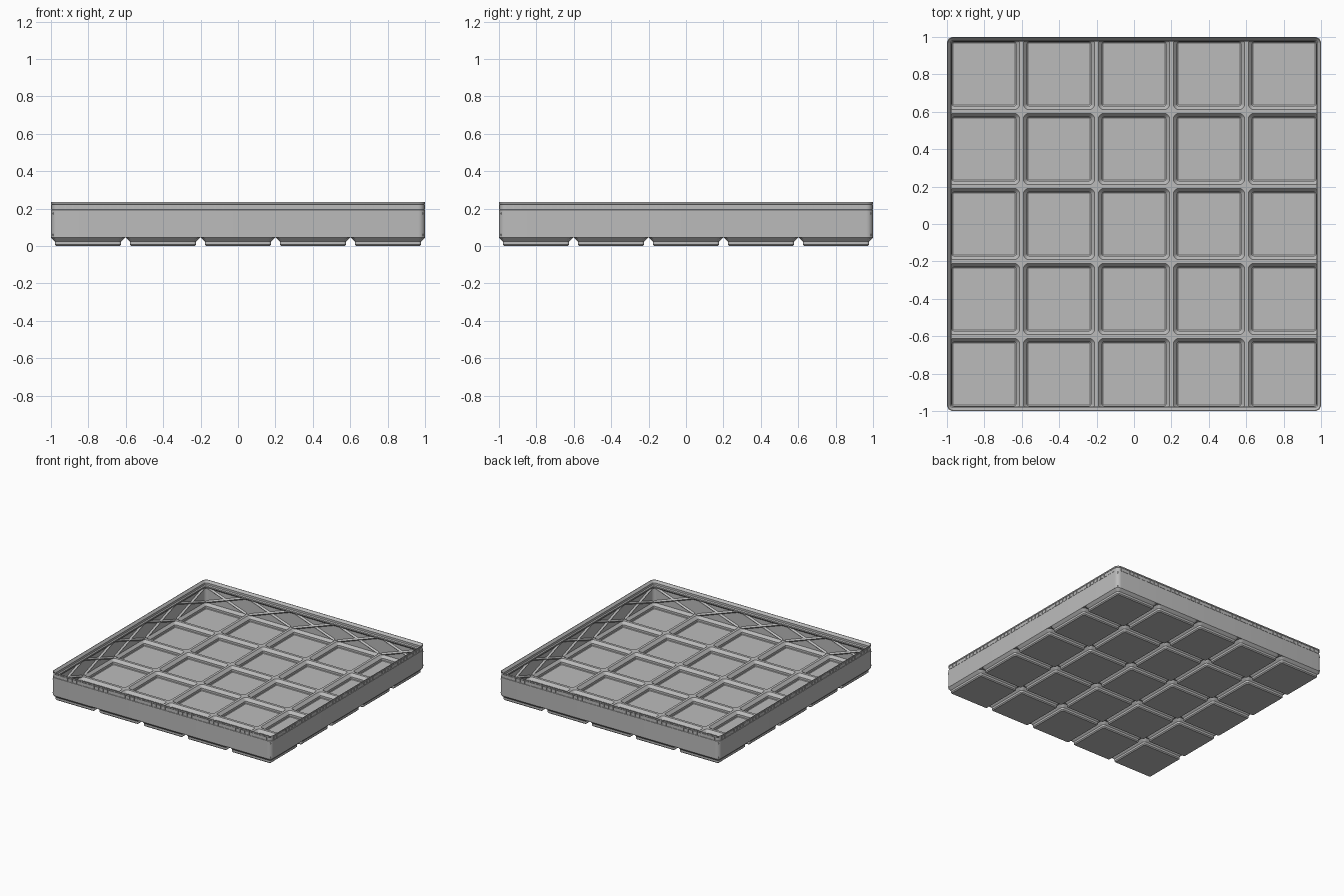
import bpy, bmesh, math
from mathutils import Vector, Matrix

if "Cube" in bpy.data.objects:
    bpy.data.objects.remove(bpy.data.objects["Cube"])

S = 2 / 209.5          # one millimetre in scene units
PITCH = 42 * S         # size of one grid cell
R = 3.75 * S           # outer corner radius
SEG = 6                # segments per corner (even, so one point lies on the diagonal)

grey = bpy.data.materials.new("light grey")
grey.diffuse_color = (0.5, 0.5, 0.5, 1)
grey.use_nodes = True
grey.node_tree.nodes["Principled BSDF"].inputs["Base Color"].default_value = grey.diffuse_color


def finish(bm, name, smooth=True):
    bmesh.ops.remove_doubles(bm, verts=bm.verts, dist=0.0001)
    bmesh.ops.recalc_face_normals(bm, faces=bm.faces)
    mesh = bpy.data.meshes.new(name)
    bm.to_mesh(mesh)
    bm.free()
    mesh.materials.append(grey)
    ob = bpy.data.objects.new(name, mesh)
    bpy.context.collection.objects.link(ob)
    if smooth:
        bpy.ops.object.select_all(action='DESELECT')
        bpy.context.view_layer.objects.active = ob
        ob.select_set(True)
        bpy.ops.object.shade_smooth_by_angle(angle=math.radians(25))
    return ob


def rounded(half, r):
    """Points of a rounded square, counter-clockwise."""
    pts = []
    for q in range(4):
        a0 = q * math.pi / 2
        cx = (half - r) * (1 if q in (0, 3) else -1)
        cy = (half - r) * (1 if q < 2 else -1)
        for i in range(SEG + 1):
            a = a0 + i / SEG * math.pi / 2
            pts.append((cx + r * math.cos(a), cy + r * math.sin(a)))
    return pts


def square(half):
    """The same number of points pushed out to a sharp square."""
    return [(x * half / max(abs(x), abs(y)), y * half / max(abs(x), abs(y)))
            for x, y in rounded(half, R)]


def clamp(x, y):
    """Keep a point inside the rounded outline of the body."""
    x, y = max(-1, min(1, x)), max(-1, min(1, y))
    c = 1 - R
    if abs(x) > c and abs(y) > c:
        dx, dy = abs(x) - c, abs(y) - c
        k = min(1, R / math.hypot(dx, dy))
        x, y = math.copysign(c + dx * k, x), math.copysign(c + dy * k, y)
    return x, y


def bridge(bm, a, b):
    n = len(a)
    for i in range(n):
        bm.faces.new((a[i], a[(i + 1) % n], b[(i + 1) % n], b[i]))


# Feet with hollow pockets, one per cell, joined by the web between them
bm = bmesh.new()
foot_top, web_top = 4.75 * S, 5.4 * S
foot = [(0.170, 0), (0.1776, 0.8 * S), (0.1776, 2.6 * S), (0.1981, foot_top)]
pocket = [(0.190, web_top), (0.170, 0.0295), (0.170, 0.013), (0.166, 0.009)]
for ix in range(-2, 3):
    for iy in range(-2, 3):
        outlines = [(rounded(h, max(0.008, R - (0.1981 - h))), z) for h, z in foot]
        outlines += [(square(PITCH / 2), foot_top), (square(PITCH / 2), web_top)]
        outlines += [(rounded(h, max(0.006, R - (0.1981 - h))), z) for h, z in pocket]
        rings = [[bm.verts.new((*clamp(x + ix * PITCH, y + iy * PITCH), z))
                  for x, y in pts] for pts, z in outlines]
        for k, (a, b) in enumerate(zip(rings, rings[1:])):
            if k != 4:                    # cells touch here, no wall needed
                bridge(bm, a, b)
        bm.faces.new(rings[0][::-1])
        bm.faces.new(rings[-1])
finish(bm, "feet_and_floor")

# Outer wall with a recessed band and a stepped stacking lip
bm = bmesh.new()
profile = [(1, foot_top), (1, 0.193), (0.996, 0.195), (0.996, 0.222), (1, 0.225),
           (1, 0.2344), (0.9965, 0.2344), (0.982, 0.2165), (0.982, 0.200),
           (0.975, 0.193), (0.975, 0.183), (0.990, 0.168), (0.990, foot_top)]
rings = [[bm.verts.new((x, y, z)) for x, y in rounded(h, R - (1 - h))]
         for h, z in profile]
for a, b in zip(rings, rings[1:] + rings[:1]):
    bridge(bm, a, b)
finish(bm, "wall_and_lip")

# Small blocks around the lip band
bm = bmesh.new()
for side in range(4):
    turn = Matrix.Rotation(side * math.pi / 2, 4, 'Z')
    for i in range(48):
        x = (i - 23.5) * 0.0402
        if abs(x) > 0.95:
            continue
        m = turn @ Matrix.Translation((x, -0.9965, 0.2085)) @ Matrix.Diagonal((0.032, 0.006, 0.0265, 1))
        bmesh.ops.create_cube(bm, size=1, matrix=m)
finish(bm, "lip_blocks", False)

# Crossed braces on the inside of each wall panel
bm = bmesh.new()
for side in range(4):
    turn = Matrix.Rotation(side * math.pi / 2, 4, 'Z')
    for i in range(-2, 3):
        for d in (-1, 1):
            p = Vector((i * PITCH - 0.185 * d, 0, 0.052))
            q = Vector((i * PITCH + 0.185 * d, 0, 0.182))
            across = (q - p).normalized().cross(Vector((0, 1, 0))) * 0.012
            ends = [[bm.verts.new(turn @ (e + o)) for o in
                     (Vector((0, -0.992, 0)) + across, Vector((0, -0.992, 0)) - across,
                      Vector((0, -0.977, 0)))] for e in (p, q)]
            bridge(bm, ends[0], ends[1])
            bm.faces.new(ends[0][::-1])
            bm.faces.new(ends[1])
finish(bm, "cross_braces", False)
